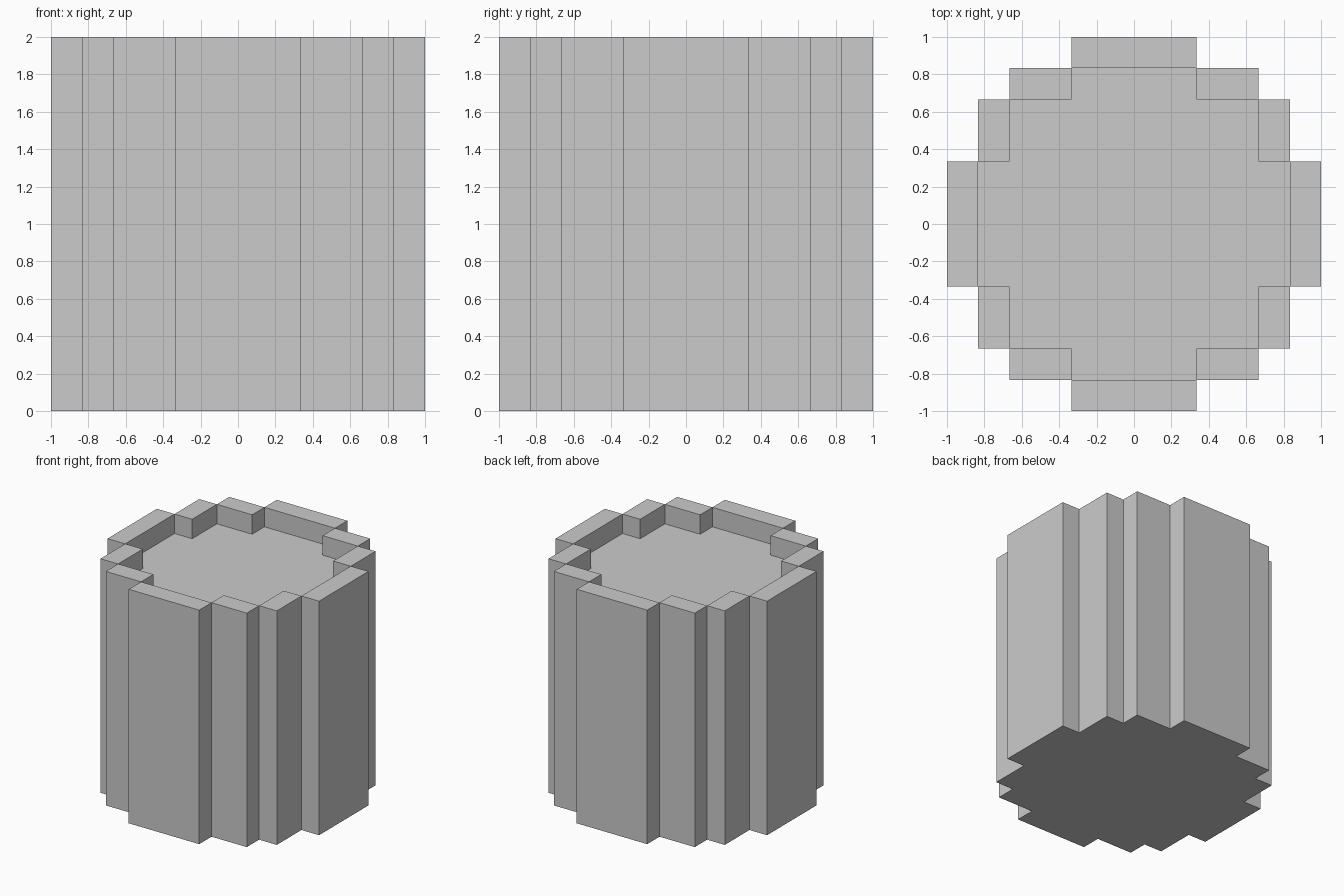
import bpy
import bmesh

cube = bpy.data.objects.get("Cube")
if cube:
    bpy.data.objects.remove(cube, do_unlink=True)

U = 1 / 6            # grid step of the stepped plan
TOP = 2.0
FLOOR = TOP - U      # recessed top surface

grey = bpy.data.materials.new("light_grey")
grey.use_nodes = True
grey.diffuse_color = (0.6, 0.6, 0.6, 1)
grey.node_tree.nodes["Principled BSDF"].inputs["Base Color"].default_value = (0.6, 0.6, 0.6, 1)


def turn(points, quarters):
    """Rotate plan points clockwise by quarter turns."""
    for _ in range(quarters):
        points = [(y, -x) for x, y in points]
    return points


def ring(quarter):
    """Full clockwise outline from one quarter."""
    return [p for k in range(4) for p in turn(quarter, k)]


def flat(bm, points, z, up=True):
    verts = [bm.verts.new((x * U, y * U, z)) for x, y in points]
    bm.faces.new(verts[::-1] if up else verts)


def walls(bm, points, z0, z1, outward=True):
    for a, b in zip(points, points[1:] + points[:1]):
        corners = [(*a, z0), (*a, z1), (*b, z1), (*b, z0)]
        verts = [bm.verts.new((x * U, y * U, z)) for x, y, z in corners]
        bm.faces.new(verts if outward else verts[::-1])


def finish(bm, name):
    mesh = bpy.data.meshes.new(name)
    bm.to_mesh(mesh)
    bm.free()
    mesh.materials.append(grey)
    bpy.context.collection.objects.link(bpy.data.objects.new(name, mesh))


outer = ring([(2, 6), (2, 5), (4, 5), (4, 4), (5, 4), (5, 2), (6, 2)])
inner = ring([(2, 5), (2, 4), (4, 4), (4, 2), (5, 2)])
rim_pieces = [
    [(-2, 6), (2, 6), (2, 5), (-2, 5)],
    [(2, 5), (4, 5), (4, 4), (2, 4)],
    [(4, 4), (5, 4), (5, 2), (4, 2)],
]

# Stepped outer body with its underside, rim and inner lip
bm = bmesh.new()
walls(bm, outer, 0, TOP)
flat(bm, outer, 0, up=False)
walls(bm, inner, FLOOR, TOP, outward=False)
for k in range(4):
    for piece in rim_pieces:
        flat(bm, turn(piece, k), TOP)
finish(bm, "stepped_body")

# Recessed top surface
bm = bmesh.new()
flat(bm, inner, FLOOR)
finish(bm, "recessed_top")
